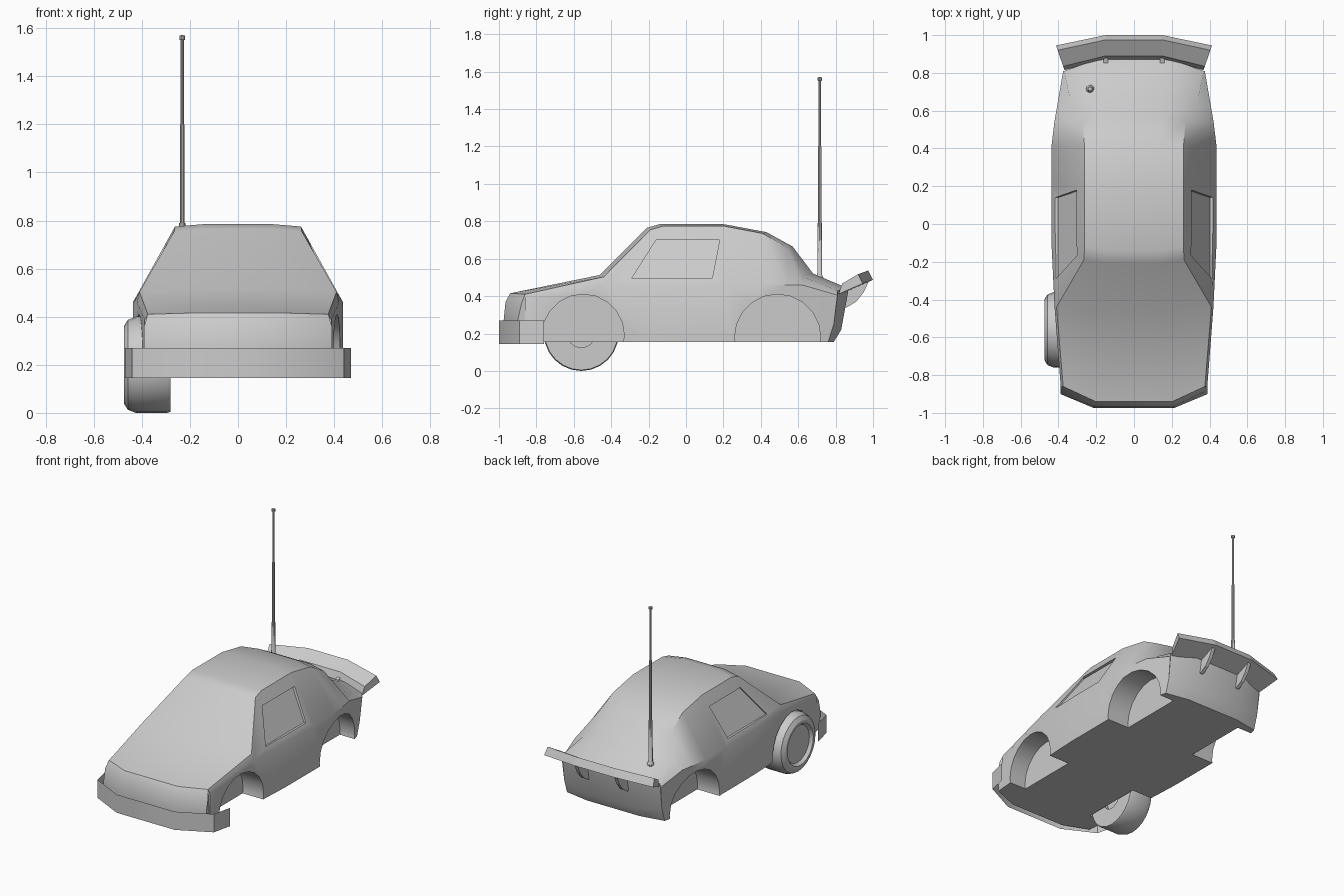
import bpy, bmesh
from math import sin, cos, pi, radians
from mathutils import Vector

if "Cube" in bpy.data.objects:
    bpy.data.objects.remove(bpy.data.objects["Cube"])


def finish(bm, name, smooth=True, doubles=0.002):
    bmesh.ops.remove_doubles(bm, verts=bm.verts, dist=doubles)
    bmesh.ops.recalc_face_normals(bm, faces=bm.faces)
    me = bpy.data.meshes.new(name)
    bm.to_mesh(me)
    bm.free()
    ob = bpy.data.objects.new(name, me)
    bpy.context.collection.objects.link(ob)
    if smooth:
        shade(ob)
    return ob


def activate(ob):
    bpy.ops.object.select_all(action='DESELECT')
    ob.select_set(True)
    bpy.context.view_layer.objects.active = ob


def shade(ob, angle=32):
    activate(ob)
    bpy.ops.object.shade_smooth_by_angle(angle=radians(angle))


def loft(bm, rings, closed=True, caps=True):
    vs = [[bm.verts.new(p) for p in r] for r in rings]
    n = len(vs[0])
    for a, b in zip(vs, vs[1:]):
        for i in range(n if closed else n - 1):
            j = (i + 1) % n
            bm.faces.new((a[i], a[j], b[j], b[i]))
    if caps:
        bm.faces.new(vs[0][::-1])
        bm.faces.new(vs[-1])
    return vs


def lathe(name, profile, centre, axis, n):
    """Spin (radius, position along axis) points about x or z."""
    bm = bmesh.new()
    rings = []
    for r, h in profile:
        ring = []
        for k in range(n):
            a, b = r * cos(2 * pi * k / n), r * sin(2 * pi * k / n)
            ring.append(Vector((h, a, b) if axis == 'x' else (a, b, h)) + Vector(centre))
        rings.append(ring)
    loft(bm, rings)
    return finish(bm, name, doubles=0.0001)


def cut(ob, cutter):
    activate(ob)
    m = ob.modifiers.new("cut", 'BOOLEAN')
    m.operation, m.solver, m.object = 'DIFFERENCE', 'EXACT', cutter
    bpy.ops.object.modifier_apply(modifier=m.name)
    bpy.data.objects.remove(cutter)


# Body stations from front sill over the roof to rear sill:
# half width, edge y, edge z, centre y, centre z
ST = [(.38, -.90, .155, -.97, .155), (.39, -.90, .27, -.975, .27),
      (.39, -.88, .36, -.965, .37), (.375, -.86, .41, -.94, .415),
      (.41, -.44, .503, -.46, .513), (.265, -.19, .755, -.21, .765),
      (.262, -.12, .775, -.14, .785), (.262, .20, .775, .20, .785),
      (.262, .41, .735, .43, .742), (.272, .54, .66, .57, .665),
      (.33, .62, .505, .68, .52), (.37, .81, .43, .87, .44),
      (.37, .79, .25, .83, .22), (.37, .76, .155, .79, .155)]
BELT = [(-.9, .385), (-.45, .42), (-.1, .437), (.45, .437), (.81, .375)]


def belt_x(y):
    for (y0, x0), (y1, x1) in zip(BELT, BELT[1:]):
        if y <= y1:
            return x0 + (x1 - x0) * (y - y0) / (y1 - y0)
    return BELT[-1][1]


bm = bmesh.new()
rows = loft(bm, [[(-w, ye, ze), (-.54 * w, yc, zc), (.54 * w, yc, zc), (w, ye, ze)]
                 for w, ye, ze, yc, zc in ST], closed=False, caps=False)
for s, col in ((-1, 0), (1, 3)):
    edge = [r[col] for r in rows]
    belt, sill = [], []
    for w, y, z, _, _ in ST[3:12]:
        x = belt_x(y)
        belt.append(bm.verts.new((s * x, y, min(.46, z - .025))))
        sill.append(bm.verts.new((s * x, y, .155)))
    sill[-1].co = edge[-1].co
    for i in range(8):
        bm.faces.new((edge[i + 3], edge[i + 4], belt[i + 1], belt[i]))
        bm.faces.new((belt[i], belt[i + 1], sill[i + 1], sill[i]))
    # front and rear corner panels
    bm.faces.new((edge[0], edge[1], edge[2], edge[3], belt[0], sill[0]))
    bm.faces.new((edge[11], edge[12], sill[-1], belt[-1]))
bmesh.ops.remove_doubles(bm, verts=bm.verts, dist=0.002)
# floor
bmesh.ops.holes_fill(bm, edges=[e for e in bm.edges if e.is_boundary], sides=0)
body = finish(bm, "car_body", smooth=False)

# Wheel arches and recessed side windows
for s in (-1, 1):
    for y, z, r in ((-.55, .19, .22), (.49, .18, .23)):
        cut(body, lathe("arch_cutter", [(r, s * .27), (r, s * .6)], (0, y, z), 'x', 20))
    win = [(-.29, .495, .402), (.14, .495, .402), (.18, .70, .284), (-.16, .70, .284)]
    bm = bmesh.new()
    loft(bm, [[(s * x, y, z) for y, z, x in win], [(s * .6, y, z) for y, z, x in win]])
    cut(body, finish(bm, "window_cutter", smooth=False))
shade(body)

# Front bumper: thin open strip
half = [(.47, -.76), (.44, -.89), (.22, -1.0)]
path = half + [(-x, y) for x, y in half[::-1]]
bm = bmesh.new()
loft(bm, [[(x, y, .145), (x, y, .27)] for x, y in path], closed=False, caps=False)
finish(bm, "front_bumper")

# Rear spoiler, bowed across its width
SEC = [(.87, .43), (.89, .487), (.975, .537), (1.0, .487)]
bm = bmesh.new()
rings = []
for x, dy, dz in ((-1, -.055, -.02), (-.15, 0, 0), (.15, 0, 0), (1, -.055, -.02)):
    rings.append([(x if abs(x) < 1 else x * (.368 + .045 * (y - .87) / .13), y + dy, z + dz)
                  for y, z in SEC])
loft(bm, rings)
finish(bm, "rear_spoiler", smooth=False)

# Spoiler support fins
fin = [(.83, .44), (.98, .485), (.95, .42), (.91, .37), (.86, .34), (.83, .34)]
for s, side in ((-1, "left"), (1, "right")):
    bm = bmesh.new()
    loft(bm, [[(s * .15 + d, y, z) for y, z in fin] for d in (-.012, .012)])
    finish(bm, "spoiler_fin_" + side, smooth=False)

# The single front wheel
lathe("front_wheel", [(.001, .07), (.075, .07), (.075, .1), (.195, .1), (.2, .085),
                      (.2, -.045), (.187, -.078), (.16, -.095), (.14, -.095),
                      (.125, -.075), (.001, -.075)], (-.38, -.56, .2), 'x', 24)

# Telescopic aerial
lathe("aerial", [(.001, .47), (.02, .475), (.022, .495), (.014, .51), (.013, .79),
                 (.010, .79), (.010, 1.2), (.007, 1.2), (.007, 1.55), (.012, 1.552),
                 (.012, 1.568), (.001, 1.572)], (-.232, .715, 0), 'z', 10)
